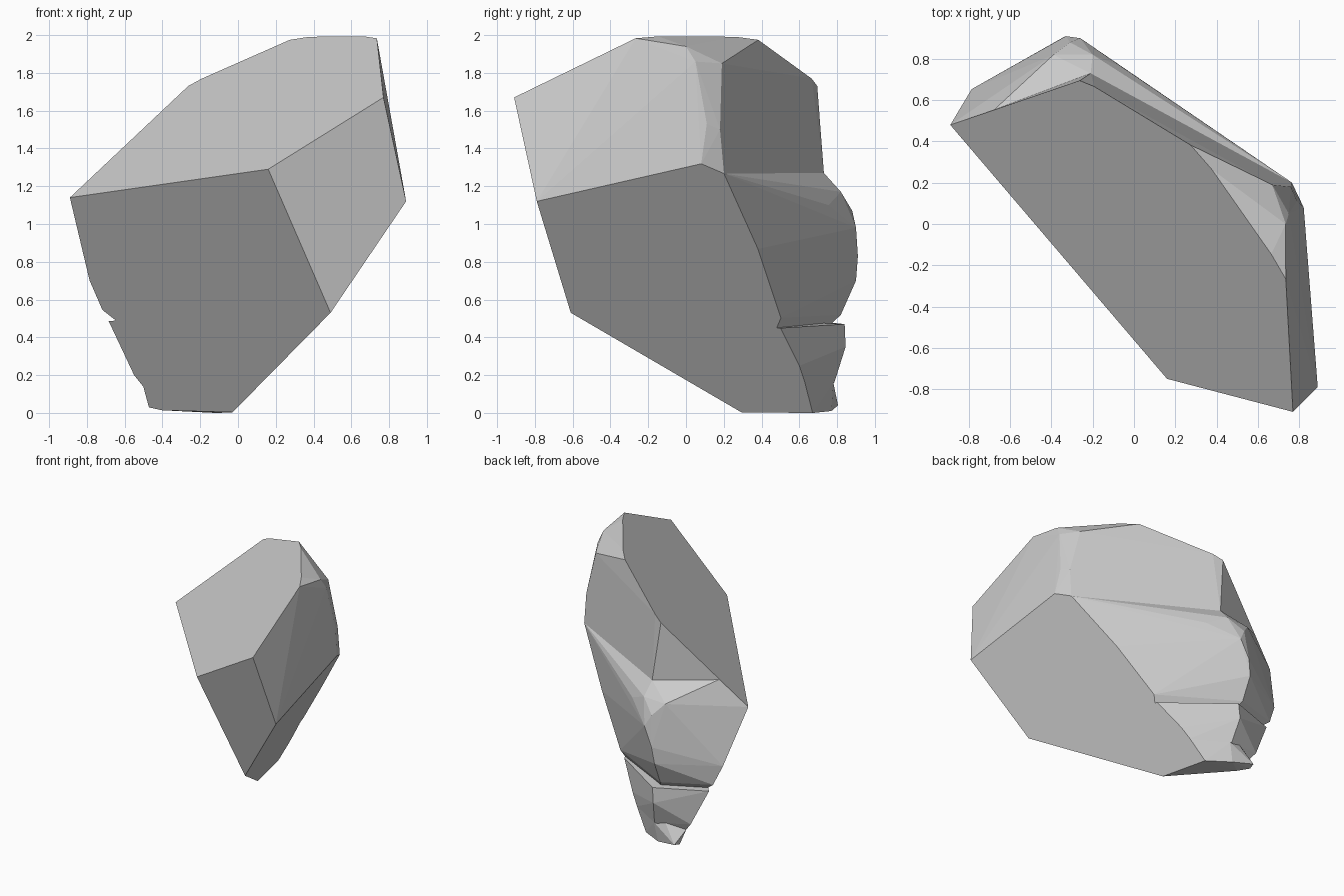
import bpy, bmesh, math
from mathutils import Vector as V

if "Cube" in bpy.data.objects:
    bpy.data.objects.remove(bpy.data.objects["Cube"])

# Main corners where the big flat fracture planes meet
P1, P2 = V((-.89, .48, 1.14)), V((.16, -.75, 1.29))
P3, P4 = V((.77, -.91, 1.67)), V((.73, -.27, 1.99))
P5, P6 = V((.89, -.79, 1.12)), V((.49, -.61, .53))
P7 = V((-.03, .29, 0))


def plane(a, b, c):
    return a, (b - a).cross(c - a).normalized()


PLANES = [plane(P1, P2, P6), plane(P1, P2, P3), plane(P5, P6, P7)]


def snap(p):
    # pull rim points exactly onto the flat fracture planes
    p = V(p)
    near = [(o, n) for o, n in PLANES if abs((p - o).dot(n)) < .025]
    for _ in range(30):
        for o, n in near:
            p -= n * (p - o).dot(n)
    return p


def chunk(name, pts):
    bm = bmesh.new()
    for p in pts:
        bm.verts.new(snap(p))
    r = bmesh.ops.convex_hull(bm, input=bm.verts[:])
    junk = {g for g in r["geom_interior"] + r["geom_unused"]
            if isinstance(g, bmesh.types.BMVert)}
    bmesh.ops.delete(bm, geom=list(junk), context='VERTS')
    bmesh.ops.recalc_face_normals(bm, faces=bm.faces[:])
    me = bpy.data.meshes.new(name)
    bm.to_mesh(me)
    bm.free()
    ob = bpy.data.objects.new(name, me)
    bpy.context.collection.objects.link(ob)
    return ob


# Shared ledge points
ledge_in, ledge_left = (-.21, .73, 1.27), (-.68, .55, 1.33)
ledge_right = (.76, .2, 1.27)

# Main slab with the upper back wall and the chamfered right end
rock = chunk("rock", [
    P1, P2, P3, P4, P5, P6, P7,
    (.66, -.15, 2.0), (.37, .26, 2.0), (.27, .38, 1.98),
    (-.2, .66, 1.78), (-.27, .69, 1.74), ledge_left, ledge_in, ledge_right,
    (.82, .08, 1.32), (.79, .11, 1.53), (.75, .05, 1.86), (.735, 0, 1.94),
    (.67, .19, 1.85), (.76, .18, 1.5), (-.22, .69, 1.6)])

# Bulge on the back below the ledge
bulge = chunk("back_bulge", [
    P1, P5, P6, P7, ledge_left, ledge_in, ledge_right,
    (-.39, .82, 1.16), (-.31, .88, 1.07), (-.2, .82, 1.17),
    (-.26, .9, .98), (-.05, .755, 1.1), (-.33, .91, .83), (-.35, .9, .7),
    (-.345, .82, .52), (-.79, .65, .7), (-.71, .69, .55),
    (.478, .38, .87), (.22, .5, .51)])

# Block under the slot
lower = chunk("lower_block", [
    P6, P7, (-.29, .84, .47), (-.3, .845, .35), (-.27, .785, .16),
    (.197, .5, .45), (.053, .6, .25), (0, .63, .16),
    (-.68, .69, .49), (-.55, .727, .2), (-.5, .715, .14)])

# Foot
foot = chunk("foot", [
    P7, (-.26, .78, .16), (0, .63, .16), (-.5, .715, .14),
    (-.114, .67, 0), (-.4, .69, .015), (-.47, .755, .03),
    (-.46, .805, .04), (-.29, .77, .01), (.053, .6, .25), (-.3, .75, .25)])

# Fuse the chunks into one stone
bpy.context.view_layer.objects.active = rock
for part in (bulge, lower, foot):
    m = rock.modifiers.new("fuse", 'BOOLEAN')
    m.operation, m.solver, m.object = 'UNION', 'EXACT', part
    bpy.ops.object.modifier_apply(modifier=m.name)
    bpy.data.objects.remove(part)

# Merge slivers and coplanar faces
bm = bmesh.new()
bm.from_mesh(rock.data)
bmesh.ops.remove_doubles(bm, verts=bm.verts[:], dist=.003)
bmesh.ops.dissolve_limit(bm, angle_limit=math.radians(2),
                         verts=bm.verts[:], edges=bm.edges[:])
bm.to_mesh(rock.data)
bm.free()
